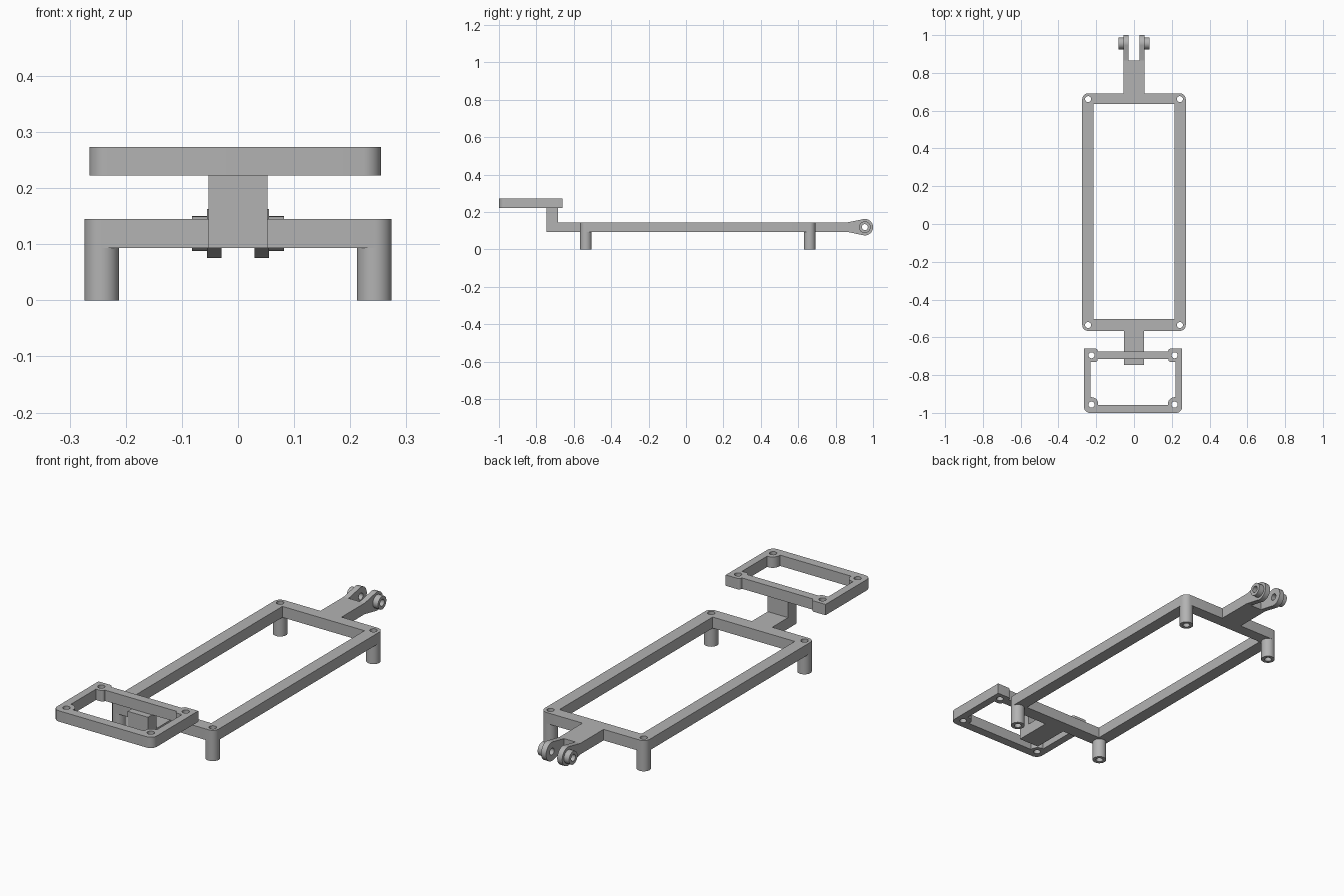
import bpy, bmesh, math
from mathutils import Matrix, Vector

cube = bpy.data.objects.get("Cube")
if cube:
    bpy.data.objects.remove(cube, do_unlink=True)

grey = bpy.data.materials.new("plain grey")
grey.use_nodes = True
colour = (0.45, 0.45, 0.45, 1)
grey.diffuse_color = colour
grey.node_tree.nodes["Principled BSDF"].inputs["Base Color"].default_value = colour

# Turns a (y, z) side profile so that its depth runs along x
SIDE = Matrix(((0, 0, 1, 0), (1, 0, 0, 0), (0, 1, 0, 0), (0, 0, 0, 1)))


def arc(cx, cy, r, start=0, end=360, steps=32):
    closed = end - start == 360
    n = steps if closed else steps + 1
    angles = [math.radians(start + (end - start) * i / steps) for i in range(n)]
    return [(cx + r * math.cos(a), cy + r * math.sin(a)) for a in angles]


def rounded(corners, steps=8):
    """Outline through (x, y, radius) corners, each filleted by its radius."""
    path = []
    for i, (x, y, r) in enumerate(corners):
        p = Vector((x, y))
        if r == 0:
            path.append((x, y))
            continue
        a = (Vector(corners[i - 1][:2]) - p).normalized()
        b = (Vector(corners[(i + 1) % len(corners)][:2]) - p).normalized()
        half = a.angle(b) / 2
        centre = p + (a + b).normalized() * (r / math.sin(half))
        u = p + a * (r / math.tan(half)) - centre
        v = p + b * (r / math.tan(half)) - centre
        whole = u.angle(v)
        for k in range(steps + 1):
            t = k / steps
            q = centre + (u * math.sin((1 - t) * whole) + v * math.sin(t * whole)) / math.sin(whole)
            path.append((q.x, q.y))
    return path


def rect(x0, x1, y0, y1, r=0):
    return rounded([(x0, y0, r), (x1, y0, r), (x1, y1, r), (x0, y1, r)])


def plate(name, outlines, low, high, side=False):
    """Extrude an outline (later outlines are holes) from low to high."""
    curve = bpy.data.curves.new(name, "CURVE")
    curve.dimensions = "2D"
    curve.fill_mode = "BOTH"
    curve.extrude = (high - low) / 2
    for outline in outlines:
        spline = curve.splines.new("POLY")
        spline.points.add(len(outline) - 1)
        for point, (x, y) in zip(spline.points, outline):
            point.co = (x, y, 0, 1)
        spline.use_cyclic_u = True
    helper = bpy.data.objects.new(name + " helper", curve)
    bpy.context.collection.objects.link(helper)
    graph = bpy.context.evaluated_depsgraph_get()
    mesh = bpy.data.meshes.new_from_object(helper.evaluated_get(graph))
    bpy.data.objects.remove(helper, do_unlink=True)
    mesh.transform(Matrix.Translation((0, 0, (low + high) / 2)))
    if side:
        mesh.transform(SIDE)
    bm = bmesh.new()
    bm.from_mesh(mesh)
    bmesh.ops.remove_doubles(bm, verts=bm.verts, dist=1e-5)
    bmesh.ops.recalc_face_normals(bm, faces=bm.faces)
    bm.to_mesh(mesh)
    bm.free()
    mesh.materials.clear()
    mesh.materials.append(grey)
    obj = bpy.data.objects.new(name, mesh)
    bpy.context.collection.objects.link(obj)
    bpy.ops.object.select_all(action="DESELECT")
    obj.select_set(True)
    bpy.context.view_layer.objects.active = obj
    bpy.ops.object.shade_smooth_by_angle(angle=math.radians(30))
    return obj


# Main frame with a screw hole in each corner
BOTTOM, TOP, BORE = 0.093, 0.145, 0.016
WIDE, FRONT, BACK, LEG = 0.274, -0.566, 0.692, 0.031
posts = [(sx * (WIDE - LEG), y) for sx in (-1, 1) for y in (FRONT + LEG, BACK - LEG)]
plate("main_frame",
      [rect(-WIDE, WIDE, FRONT, BACK, LEG),
       rect(-0.214, 0.214, FRONT + 0.062, BACK - 0.056)]
      + [arc(x, y, BORE) for x, y in posts], BOTTOM, TOP)

# Hollow legs under the corners
for x, y in posts:
    name = ("front" if y < 0 else "back") + ("_left" if x > 0 else "_right") + "_leg"
    plate(name, [arc(x, y, LEG), arc(x, y, BORE)], 0, BOTTOM)

# Stepped bracket that carries the tray
STEP = 0.222
plate("tray_bracket",
      [[(FRONT, TOP), (FRONT, BOTTOM), (-0.746, BOTTOM), (-0.746, STEP),
        (-0.684, STEP), (-0.684, TOP)]], -0.053, 0.053, side=True)

# Raised tray frame with corner bosses
MID = -0.005


def mirrored(half):
    """Close a right-hand half outline with its mirror image about MID."""
    return rounded([(MID + x, y, r) for x, y, r in half]
                   + [(MID - x, y, r) for x, y, r in reversed(half)])


tray_outer = mirrored([(0.26, -1, 0.032), (0.26, -0.66, 0), (0.19, -0.66, 0.012),
                       (0.185, -0.675, 0)])
tray_inner = mirrored([(0.185, -0.957, 0), (0.185, -0.917, 0.034), (0.224, -0.917, 0),
                       (0.224, -0.73, 0), (0.187, -0.73, 0.012), (0.187, -0.716, 0)])
tray_holes = [arc(MID + sx * 0.22, y, BORE) for sx in (-1, 1) for y in (-0.956, -0.695)]
plate("tray_frame", [tray_outer, tray_inner] + tray_holes, STEP, 0.273)

# Hinge arm and forked end
ROOT, PIN_Y, PIN_Z = 0.865, 0.956, 0.119
plate("hinge_arm", [rect(-0.055, 0.055, BACK, ROOT)], BOTTOM, TOP)
prong = [(ROOT, BOTTOM)] + arc(PIN_Y, PIN_Z, 0.044, -110, 110) + [(ROOT, TOP)]
pin_hole = arc(PIN_Y, PIN_Z, BORE)
for side, sx in (("left", 1), ("right", -1)):
    low, high = sorted((sx * 0.029, sx * 0.055))
    plate(side + "_hinge_prong", [prong, pin_hole], low, high, side=True)
    low, high = sorted((sx * 0.055, sx * 0.082))
    plate(side + "_hinge_collar", [arc(PIN_Y, PIN_Z, LEG), pin_hole], low, high, side=True)
